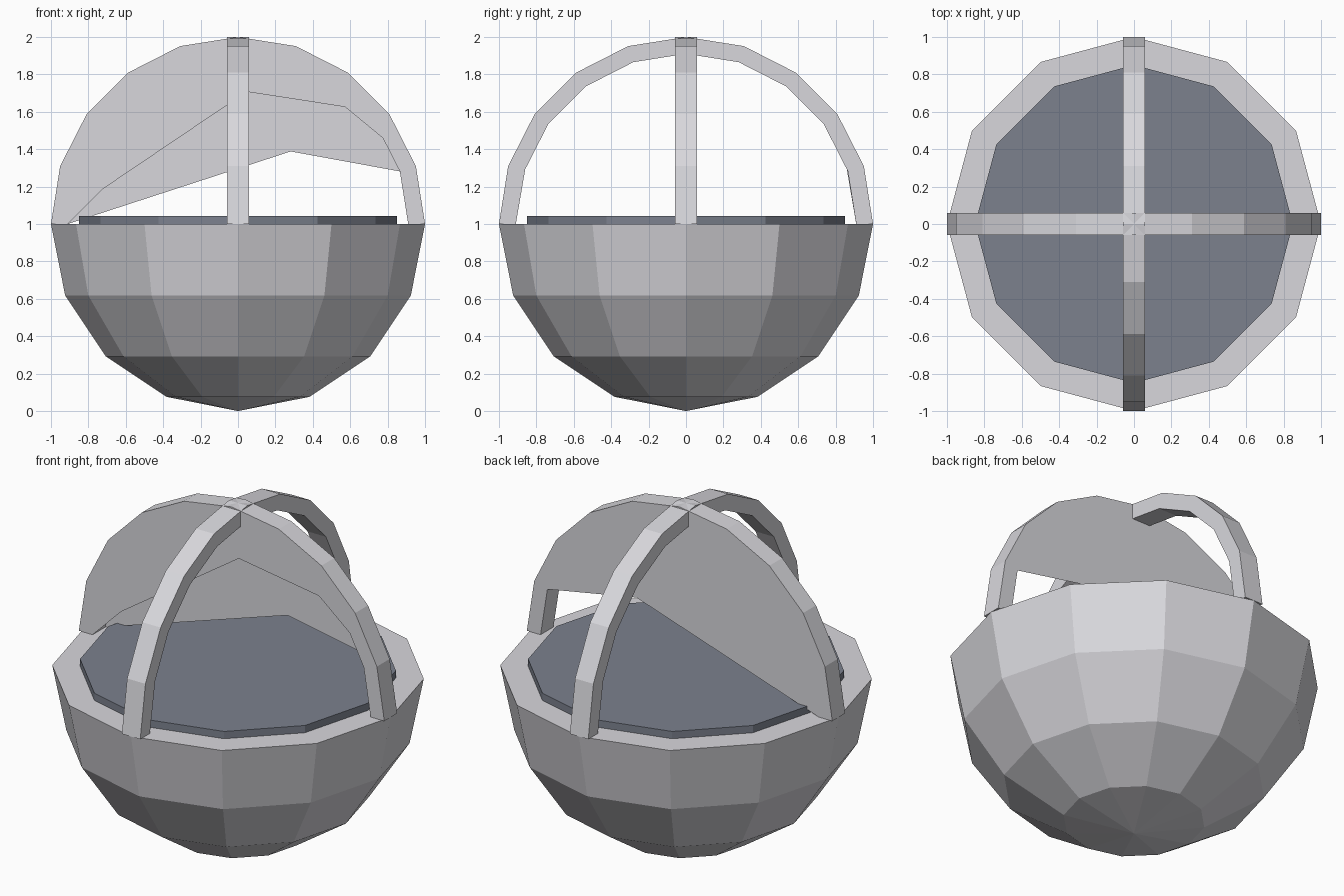
import bpy, bmesh
from math import sin, cos, radians, pi
from mathutils import Matrix

if "Cube" in bpy.data.objects:
    bpy.data.objects.remove(bpy.data.objects["Cube"])


def material(name, rgb):
    m = bpy.data.materials.new(name)
    m.diffuse_color = (*rgb, 1)
    m.use_nodes = True
    m.node_tree.nodes["Principled BSDF"].inputs["Base Color"].default_value = m.diffuse_color
    return m


grey = material("light grey", (0.69, 0.685, 0.72))
slate = material("slate blue", (0.20, 0.22, 0.27))


def finish(bm, name, mat):
    mesh = bpy.data.meshes.new(name)
    bm.to_mesh(mesh)
    bm.free()
    mesh.materials.append(mat)
    ob = bpy.data.objects.new(name, mesh)
    bpy.context.collection.objects.link(ob)
    return ob


# Bowl: lower half of a 12 x 8 sphere, closed by a flat top
bm = bmesh.new()
bmesh.ops.create_uvsphere(bm, u_segments=12, v_segments=8, radius=1)
bmesh.ops.delete(bm, geom=[v for v in bm.verts if v.co.z > 0.01], context='VERTS')
bmesh.ops.holes_fill(bm, edges=bm.edges[:], sides=0)
bmesh.ops.recalc_face_normals(bm, faces=bm.faces[:])
bmesh.ops.translate(bm, verts=bm.verts[:], vec=(0, 0, 1))
finish(bm, "bowl", grey)

# Disc: thin 12-sided plate sunk into the bowl top
bm = bmesh.new()
bmesh.ops.create_cone(bm, cap_ends=True, segments=12, radius1=0.85, radius2=0.85,
                      depth=0.08, matrix=Matrix.Translation((0, 0, 1.003)))
finish(bm, "disc", slate)

# Arches: ten-step half rings standing on the rim
STEPS, R_OUT, R_IN, HALF = 10, 1.0, 0.91, 0.06


def arc(r):
    return [(r * cos(pi * k / STEPS), 1 + r * sin(pi * k / STEPS)) for k in range(STEPS + 1)]


def arch(name, front_lower=None, back_lower=None, turn=0):
    """Lower outlines run from the left foot to the right foot; default is the inner arc."""
    o, i = arc(R_OUT), arc(R_IN)
    bm = bmesh.new()

    def face(pts):
        return bm.faces.new([bm.verts.new((x, y, z)) for (x, z), y in pts])

    f, b = -HALF, HALF
    for k in range(STEPS):
        face([(o[k], f), (o[k], b), (o[k + 1], b), (o[k + 1], f)])
        face([(i[k], f), (i[k + 1], f), (i[k + 1], b), (i[k], b)])
    # feet
    face([(o[0], f), (i[0], f), (i[0], b), (o[0], b)])
    face([(o[-1], f), (o[-1], b), (i[-1], b), (i[-1], f)])
    # side sheets
    sides = []
    for lower, y in ((front_lower, f), (back_lower, b)):
        mid = i[-2:0:-1] if lower is None else lower
        outline = o + [i[-1]] + mid + [i[0]]
        if y > 0:
            outline.reverse()
        sides.append(face([(p, y) for p in outline]))
    bmesh.ops.triangulate(bm, faces=sides, ngon_method='EAR_CLIP')
    bmesh.ops.remove_doubles(bm, verts=bm.verts[:], dist=0.0005)
    bmesh.ops.rotate(bm, verts=bm.verts[:], matrix=Matrix.Rotation(radians(turn), 3, 'Z'))
    finish(bm, name, grey)


arch("open_arch", turn=90)
# the crossing arch is webbed: its front sheet ends higher than its back sheet
shoulder = arc(R_IN)[1]
arch("webbed_arch",
     front_lower=[(-0.723, 1.187), (0.047, 1.707), (0.572, 1.626), (0.774, 1.460), shoulder],
     back_lower=[(0.282, 1.388), shoulder])
